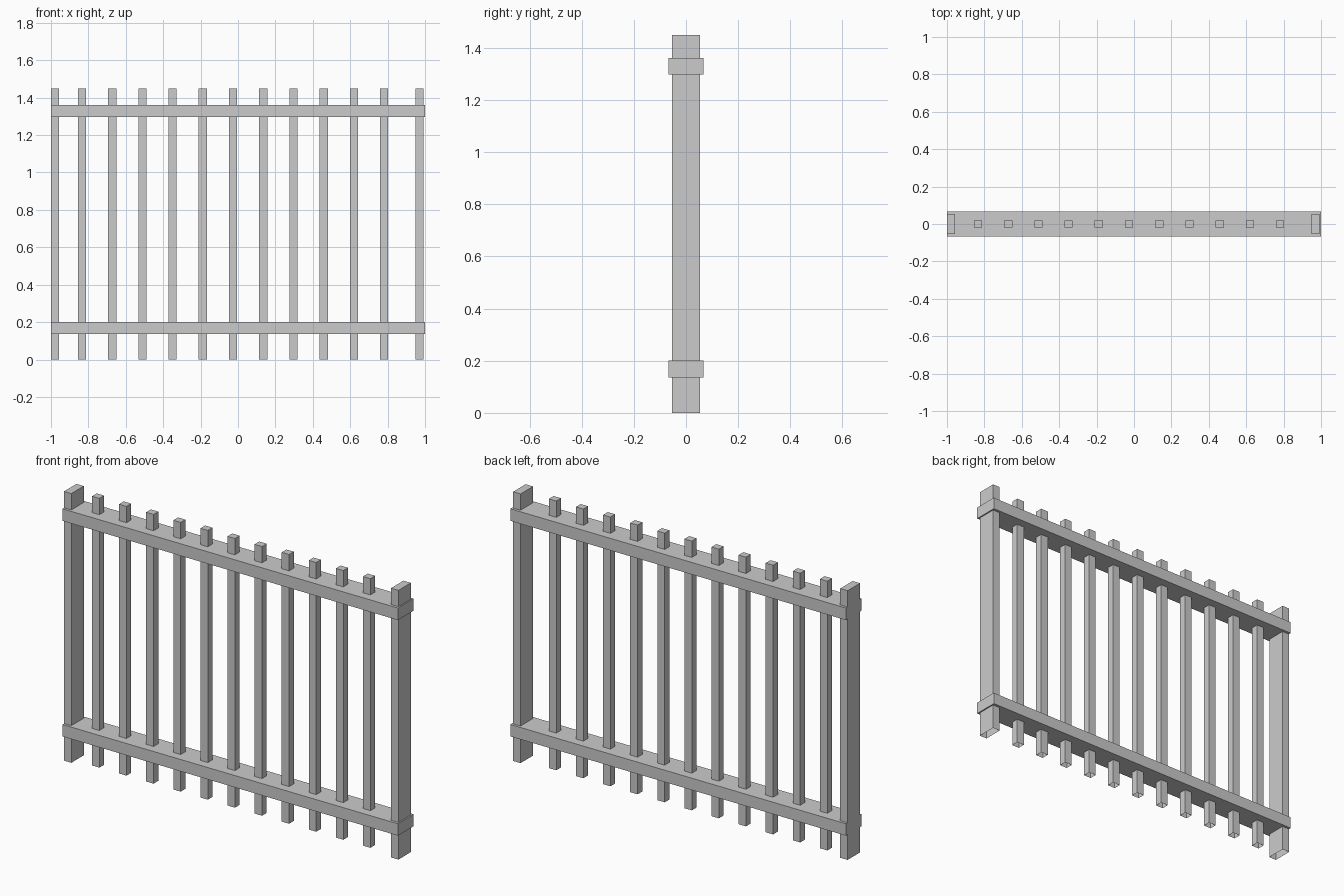
import bpy, bmesh

if "Cube" in bpy.data.objects:
    bpy.data.objects.remove(bpy.data.objects["Cube"])

def box(name, x0, x1, half_depth, z0, z1, open_bottom=False):
    """Axis-aligned box centred on y = 0, optionally without its underside."""
    bm = bmesh.new()
    bmesh.ops.create_cube(bm, size=1)
    for v in bm.verts:
        v.co.x = x1 if v.co.x > 0 else x0
        v.co.y = half_depth if v.co.y > 0 else -half_depth
        v.co.z = z1 if v.co.z > 0 else z0
    bm.normal_update()
    if open_bottom:
        under = [f for f in bm.faces if f.normal.z < -0.5]
        bmesh.ops.delete(bm, geom=under, context='FACES_ONLY')
    mesh = bpy.data.meshes.new(name)
    bm.to_mesh(mesh)
    bm.free()
    obj = bpy.data.objects.new(name, mesh)
    bpy.context.collection.objects.link(obj)
    return obj

HEIGHT = 1.45
WIDTH = 0.044

# Broad end posts, hollow from below
box("left_post", -1.0, -1.0 + WIDTH, 0.053, 0, HEIGHT, True)
box("right_post", 0.949, 0.949 + WIDTH, 0.053, 0, HEIGHT, True)

# Evenly spaced slim pickets, hollow from below
for i in range(11):
    x = -0.834 + i * 0.1615
    box(f"picket_{i + 1}", x - WIDTH / 2, x + WIDTH / 2, 0.02, 0, HEIGHT, True)

# Horizontal rails that the uprights pass through
box("lower_rail", -0.999, 1.0, 0.067, 0.136, 0.2)
box("upper_rail", -0.999, 1.0, 0.067, 1.297, 1.362)
